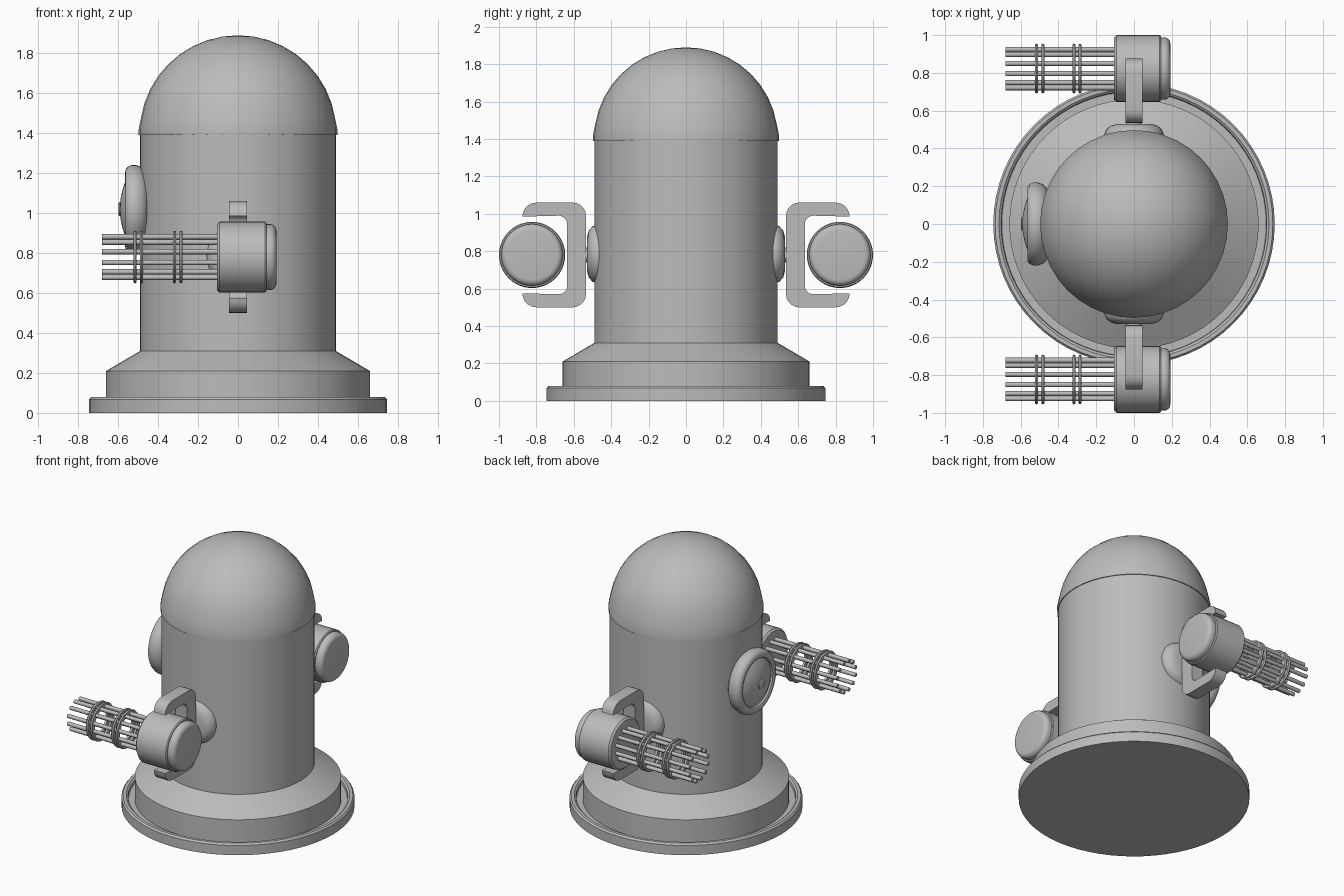
import bpy, bmesh, math
from mathutils import Matrix, Vector

if "Cube" in bpy.data.objects:
    bpy.data.objects.remove(bpy.data.objects["Cube"])

grey = bpy.data.materials.new("grey")
grey.diffuse_color = (0.5, 0.5, 0.5, 1)
grey.use_nodes = True
grey.node_tree.nodes["Principled BSDF"].inputs["Base Color"].default_value = grey.diffuse_color

Z_AXIS = Matrix.Identity(4)
X_AXIS = Matrix.Rotation(math.pi / 2, 4, 'Y')     # local z -> +x
Y_AXIS = Matrix.Rotation(-math.pi / 2, 4, 'X')    # local z -> +y


def finish(bm, name, angle=35):
    bmesh.ops.recalc_face_normals(bm, faces=bm.faces)
    me = bpy.data.meshes.new(name)
    bm.to_mesh(me)
    bm.free()
    ob = bpy.data.objects.new(name, me)
    bpy.context.collection.objects.link(ob)
    me.materials.append(grey)
    bpy.ops.object.select_all(action='DESELECT')
    ob.select_set(True)
    bpy.context.view_layer.objects.active = ob
    bpy.ops.object.shade_smooth_by_angle(angle=math.radians(angle))
    return ob


def add_lathe(bm, profile, mat, segs, closed=False):
    """Revolve (radius, height) points about local z, then transform."""
    rings = []
    for r, h in profile:
        if r < 1e-6:
            rings.append([bm.verts.new(mat @ Vector((0, 0, h)))] * segs)
        else:
            rings.append([bm.verts.new(mat @ Vector((r * math.cos(a), r * math.sin(a), h)))
                          for a in (2 * math.pi * i / segs for i in range(segs))])
    pairs = list(zip(rings, rings[1:])) + ([(rings[-1], rings[0])] if closed else [])
    for a, b in pairs:
        for i in range(segs):
            j = (i + 1) % segs
            quad = list(dict.fromkeys((a[i], a[j], b[j], b[i])))
            if len(quad) > 2:
                bm.faces.new(quad)


def lathe(name, profile, mat=Z_AXIS, segs=48, angle=35):
    bm = bmesh.new()
    add_lathe(bm, profile, mat, segs)
    return finish(bm, name, angle)


def arc(cx, cy, r, a0, a1, n=5):
    return [(cx + r * math.cos(math.radians(a0 + (a1 - a0) * i / n)),
             cy + r * math.sin(math.radians(a0 + (a1 - a0) * i / n))) for i in range(n + 1)]


# Base: rimmed foot plate with groove, step and sloped shoulder
lathe("base", [(0, 0), (0.745, 0), (0.745, 0.068), (0.735, 0.08), (0.715, 0.08),
               (0.703, 0.07), (0.70, 0.05), (0.66, 0.05), (0.66, 0.21),
               (0.49, 0.31), (0, 0.31)], segs=64, angle=25)

# Body cylinder
lathe("body", [(0, 0.30), (0.49, 0.30), (0.49, 1.40), (0, 1.40)], segs=64)

# Dome with narrow band at its foot
dome = [(0, 1.39), (0.497, 1.39), (0.497, 1.42)]
dome += [(0.492 * math.cos(a), 1.40 + 0.49 * math.sin(a))
         for a in (math.radians(9 * i) for i in range(1, 10))] + [(0, 1.89)]
lathe("dome", dome, segs=40)

# Eye: rounded housing, lens and small pupil, facing -x
eye_at = Matrix.Translation((0, 0, 1.02)) @ Matrix.Rotation(-math.pi / 2, 4, 'Y')
lathe("eye_housing", [(0, 0.44), (0.12, 0.44), (0.18, 0.455), (0.21, 0.48), (0.22, 0.51),
                      (0.22, 0.535), (0.21, 0.555), (0.195, 0.564), (0.178, 0.565),
                      (0.168, 0.56), (0.162, 0.545), (0, 0.545)], eye_at)
lathe("eye_lens", [(0.165, 0.54), (0.162, 0.55), (0.13, 0.567), (0.09, 0.58),
                   (0.045, 0.589), (0, 0.591)], eye_at)
lathe("eye_pupil", [(0.035, 0.58), (0.035, 0.594), (0.028, 0.598), (0, 0.598)], eye_at, 24)

GUN_Y, GUN_Z = 0.823, 0.78
for side, word in ((1, "back"), (-1, "front")):
    flip = Matrix.Diagonal((1, side, 1, 1))
    # Shoulder boss and its short pin
    lathe(word + "_shoulder", [(0, 0.44), (0.155, 0.44), (0.157, 0.475), (0.148, 0.50),
                               (0.125, 0.52), (0.09, 0.53), (0, 0.53)],
          flip @ Matrix.Translation((0, 0, 0.785)) @ Y_AXIS, 32)
    lathe(word + "_shoulder_pin", [(0, 0.50), (0.04, 0.50), (0.04, 0.56), (0, 0.56)],
          flip @ Matrix.Translation((0, 0, 0.78)) @ Y_AXIS, 24)

    # C-shaped bracket, extruded along x; upper half outline is mirrored downward
    half = (arc(0.605, 0.21, 0.07, 180, 90) + arc(0.80, 0.205, 0.075, 90, 0)
            + arc(0.68, 0.165, 0.045, 90, 180))
    outline = half + [(y, -z) for y, z in reversed(half)]
    bm = bmesh.new()
    face = bm.faces.new([bm.verts.new((-0.045, y * side, 0.78 + z * 1.0)) for y, z in outline])
    ext = bmesh.ops.extrude_face_region(bm, geom=[face])
    bmesh.ops.translate(bm, vec=(0.09, 0, 0),
                        verts=[v for v in ext['geom'] if isinstance(v, bmesh.types.BMVert)])
    finish(bm, word + "_bracket")

    # Gun housing with rounded rear cap
    gun = flip @ Matrix.Translation((0, GUN_Y, GUN_Z)) @ X_AXIS
    lathe(word + "_gun_housing",
          [(0, -0.105), (0.165, -0.105), (0.177, -0.093), (0.177, 0.135), (0.172, 0.142),
           (0.165, 0.142)] + arc(0.133, 0.16, 0.032, 0, 90) + [(0, 0.192)], gun, 40)

    # Ring of thin barrels
    bm = bmesh.new()
    for i in range(12):
        a = 2 * math.pi * (i + 0.5) / 12
        spot = gun @ Matrix.Translation((0.105 * math.cos(a), 0.105 * math.sin(a), 0))
        add_lathe(bm, [(0, -0.68), (0.0135, -0.68), (0.0135, -0.09), (0, -0.09)], spot, 12)
    finish(bm, word + "_barrels")

    # Paired clamp rings around the barrels
    bm = bmesh.new()
    for x in (-0.515, -0.483, -0.318, -0.286):
        add_lathe(bm, [(0.095, x - 0.008), (0.127, x - 0.008), (0.132, x), (0.127, x + 0.008),
                       (0.095, x + 0.008)], gun, 32, closed=True)
    finish(bm, word + "_barrel_rings")
